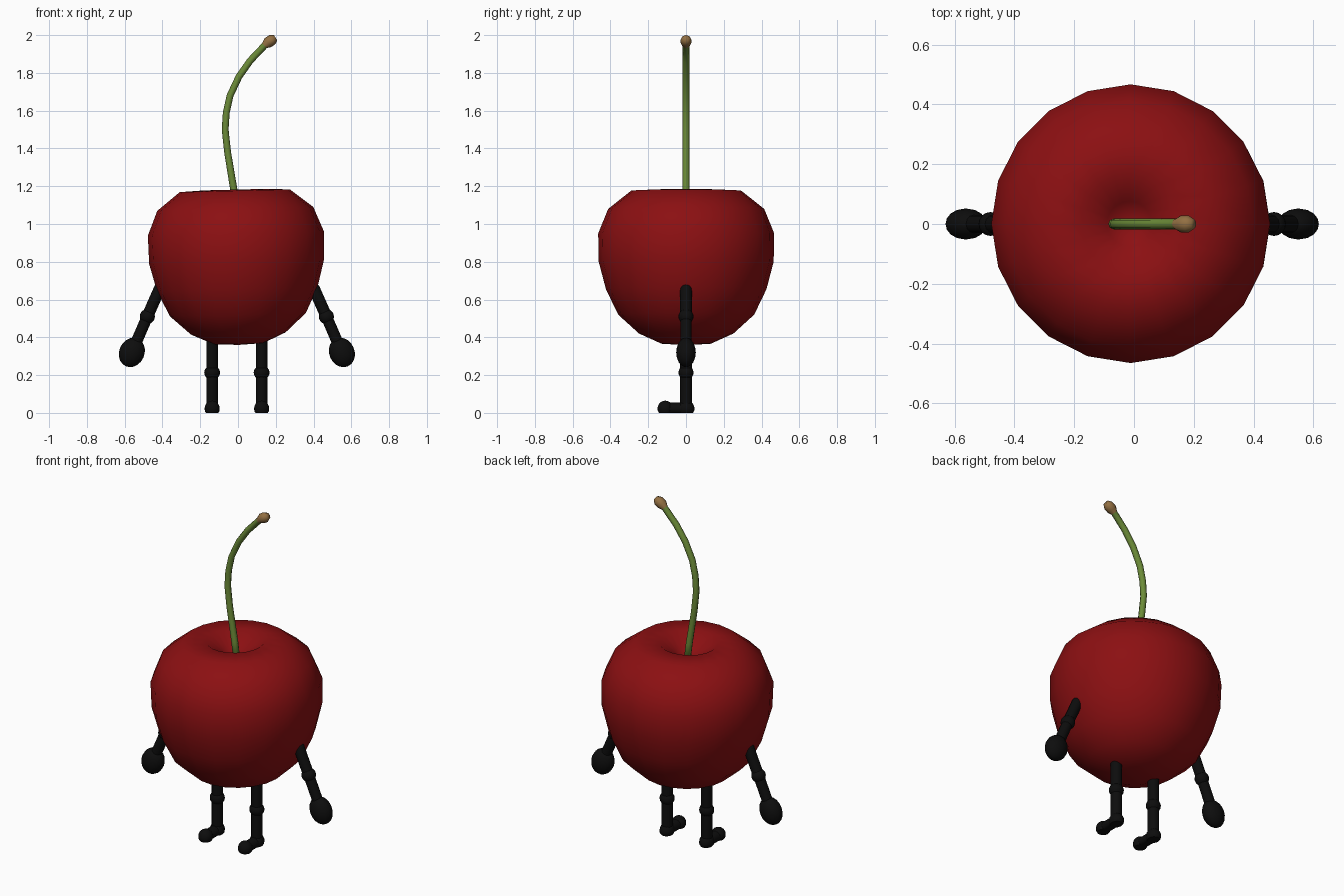
import bpy, bmesh, math
from mathutils import Vector, Matrix

old = bpy.data.objects.get("Cube")
if old:
    bpy.data.objects.remove(old, do_unlink=True)

CENTRE_X = -0.006


def material(name, rgb):
    m = bpy.data.materials.new(name)
    m.use_nodes = True
    m.diffuse_color = (*rgb, 1)
    bsdf = m.node_tree.nodes["Principled BSDF"]
    bsdf.inputs["Base Color"].default_value = (*rgb, 1)
    bsdf.inputs["Roughness"].default_value = 0.6
    return m


RED = material("cherry red", (0.26, 0.005, 0.006))
GREEN = material("stem green", (0.15, 0.26, 0.04))
BROWN = material("stem tip brown", (0.29, 0.16, 0.055))
BLACK = material("limb black", (0.004, 0.004, 0.004))


def finish(bm, name, mats):
    bmesh.ops.recalc_face_normals(bm, faces=bm.faces)
    for f in bm.faces:
        f.smooth = True
    mesh = bpy.data.meshes.new(name)
    bm.to_mesh(mesh)
    bm.free()
    for m in mats:
        mesh.materials.append(m)
    ob = bpy.data.objects.new(name, mesh)
    bpy.context.collection.objects.link(ob)
    return ob


def ball(bm, at, radii, axis=(0, 0, 1)):
    turn = Vector((0, 0, 1)).rotation_difference(Vector(axis)).to_matrix().to_4x4()
    mat = Matrix.Translation(at) @ turn @ Matrix.Diagonal((*radii, 1))
    bmesh.ops.create_uvsphere(bm, u_segments=16, v_segments=10, radius=1, matrix=mat)


def rod(bm, a, b, r):
    a, b = Vector(a), Vector(b)
    turn = Vector((0, 0, 1)).rotation_difference(b - a).to_matrix().to_4x4()
    bmesh.ops.create_cone(bm, cap_ends=True, segments=12, radius1=r, radius2=r,
                          depth=(b - a).length,
                          matrix=Matrix.Translation((a + b) / 2) @ turn)


# Fruit body: lathed profile with a dimple on top, tilted slightly
profile = [(0, 0.36), (0.13, 0.366), (0.25, 0.42), (0.36, 0.52), (0.425, 0.655),
           (0.463, 0.8), (0.466, 0.95), (0.413, 1.08), (0.292, 1.176),
           (0.16, 1.182), (0.075, 1.12), (0, 1.07)]
bm = bmesh.new()
verts = [bm.verts.new((r, 0, z - 0.78)) for r, z in profile]
edges = [bm.edges.new(p) for p in zip(verts, verts[1:])]
bmesh.ops.spin(bm, geom=verts + edges, cent=(0, 0, 0), axis=(0, 0, 1),
               angle=math.tau, steps=20, use_duplicate=False)
bmesh.ops.remove_doubles(bm, verts=bm.verts, dist=0.001)
body = finish(bm, "fruit_body", [RED])
body.location = (-0.007, 0.001, 0.78)
body.rotation_euler.y = -0.025

# Stem: rings swept along a bent path, ending in a brown knob
path = [(-0.005, 1.05, 0.019), (-0.022, 1.18, 0.019), (-0.055, 1.38, 0.018),
        (-0.068, 1.5, 0.018), (-0.062, 1.59, 0.018), (-0.042, 1.68, 0.018),
        (0.005, 1.78, 0.018), (0.065, 1.865, 0.018), (0.14, 1.944, 0.018),
        (0.158, 1.96, 0.029), (0.181, 1.975, 0.029), (0.199, 1.986, 0.017)]
SIDES = 8
bm = bmesh.new()
rings = []
for i, (x, z, r) in enumerate(path):
    p, q = path[max(i - 1, 0)], path[min(i + 1, len(path) - 1)]
    t = Vector((q[0] - p[0], 0, q[1] - p[1])).normalized()
    side = Vector((t.z, 0, -t.x))
    ring = []
    for k in range(SIDES):
        a = math.tau * k / SIDES
        ring.append(bm.verts.new(Vector((x, 0, z)) + side * r * math.cos(a)
                                 + Vector((0, r * math.sin(a), 0))))
    rings.append(ring)
for i, (lo, hi) in enumerate(zip(rings, rings[1:])):
    for k in range(SIDES):
        n = (k + 1) % SIDES
        f = bm.faces.new((lo[k], lo[n], hi[n], hi[k]))
        f.material_index = int(i >= 8)
bm.faces.new(rings[0])
bm.faces.new(rings[-1]).material_index = 1
finish(bm, "stem", [GREEN, BROWN])

# Limbs, built once for each side
for label, s in (("left", 1), ("right", -1)):
    def at(x, y, z):
        return Vector((CENTRE_X + s * x, y, z))

    # Arm with shoulder, elbow and oval hand
    shoulder, elbow, hand = at(0.41, 0, 0.655), at(0.474, 0, 0.51), at(0.556, 0, 0.32)
    bm = bmesh.new()
    ball(bm, shoulder, (0.031,) * 3)
    rod(bm, shoulder, elbow, 0.031)
    ball(bm, elbow, (0.04,) * 3)
    rod(bm, elbow, hand, 0.03)
    finish(bm, label + "_arm", [BLACK])
    bm = bmesh.new()
    ball(bm, hand, (0.067, 0.052, 0.08), hand - elbow)
    finish(bm, label + "_hand", [BLACK])

    # Leg with knee
    bm = bmesh.new()
    rod(bm, at(0.131, 0, 0.02), at(0.131, 0, 0.42), 0.031)
    ball(bm, at(0.131, 0, 0.213), (0.042, 0.04, 0.038))
    finish(bm, label + "_leg", [BLACK])

    # Foot: heel, bridge and toe, flattened on the ground
    bm = bmesh.new()
    ball(bm, at(0.131, 0, 0.022), (0.04, 0.045, 0.044))
    rod(bm, at(0.131, 0, 0.022), at(0.131, -0.11, 0.022), 0.032)
    ball(bm, at(0.131, -0.11, 0.023), (0.04, 0.041, 0.042))
    for v in bm.verts:
        v.co.z = max(v.co.z, 0)
    finish(bm, label + "_foot", [BLACK])

# Crisp rims on the rod ends
for ob in bpy.context.collection.objects:
    ob.select_set(ob.type == 'MESH' and ob.name.endswith(("_arm", "_leg", "_foot")))
bpy.context.view_layer.objects.active = bpy.data.objects["left_leg"]
bpy.ops.object.shade_smooth_by_angle(angle=math.radians(50))
